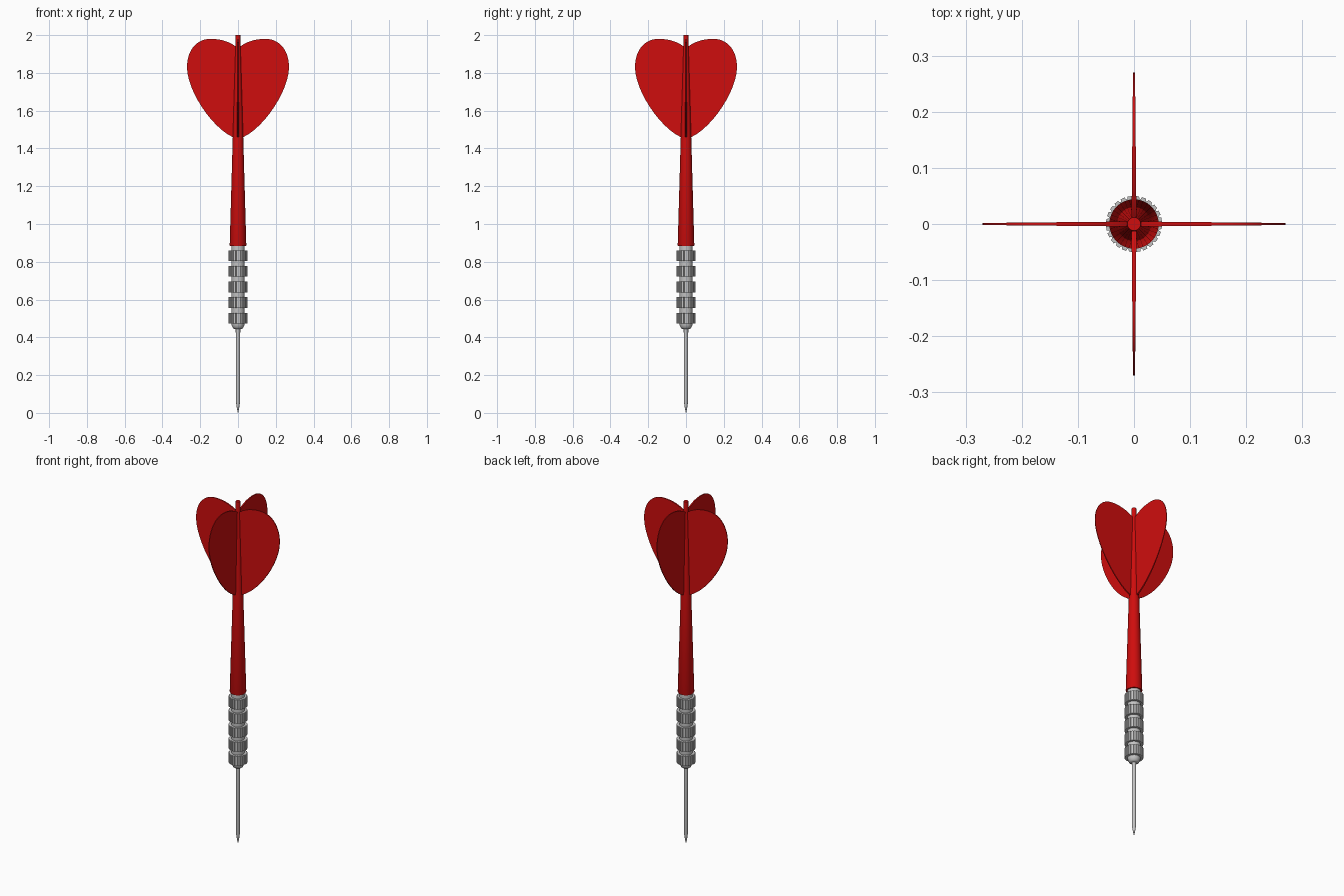
import bpy, bmesh, math
from mathutils import Vector, Matrix
from mathutils.geometry import interpolate_bezier

cube = bpy.data.objects.get("Cube")
if cube:
    bpy.data.objects.remove(cube, do_unlink=True)


def make_material(name, color):
    mat = bpy.data.materials.new(name)
    mat.use_nodes = True
    mat.diffuse_color = color
    mat.node_tree.nodes["Principled BSDF"].inputs["Base Color"].default_value = color
    return mat


red = make_material("red plastic", (0.62, 0.004, 0.004, 1))
steel = make_material("steel", (0.55, 0.55, 0.55, 1))


def finish(name, bm, mat, smooth=True):
    bmesh.ops.recalc_face_normals(bm, faces=bm.faces)
    mesh = bpy.data.meshes.new(name)
    bm.to_mesh(mesh)
    bm.free()
    mesh.materials.append(mat)
    obj = bpy.data.objects.new(name, mesh)
    bpy.context.collection.objects.link(obj)
    if smooth:
        bpy.ops.object.select_all(action="DESELECT")
        obj.select_set(True)
        bpy.context.view_layer.objects.active = obj
        bpy.ops.object.shade_smooth_by_angle(angle=math.radians(35))
    return obj


def lathe(name, profile, mat, sides=32):
    """Turn a (radius, height) profile into a closed solid around z."""
    bm = bmesh.new()
    rings = []
    for r, z in profile:
        rings.append([bm.verts.new((r * math.cos(a), r * math.sin(a), z))
                      for a in (math.tau * i / sides for i in range(sides))])
    for low, high in zip(rings, rings[1:]):
        for i in range(sides):
            j = (i + 1) % sides
            bm.faces.new((low[i], low[j], high[j], high[i]))
    bm.faces.new(rings[0])
    bm.faces.new(rings[-1])
    return finish(name, bm, mat)


def knurled_ring(name, bottom, height, outer, inner, teeth=24):
    """Toothed grip ring with narrow vertical grooves."""
    bm = bmesh.new()
    points = []
    for t in range(teeth):
        for offset, r in ((0.0, inner), (0.2, inner), (0.3, outer), (0.9, outer)):
            a = math.tau * (t + offset) / teeth
            points.append(bm.verts.new((r * math.cos(a), r * math.sin(a), bottom)))
    base = bm.faces.new(points)
    top = bmesh.ops.extrude_face_region(bm, geom=[base])["geom"]
    bmesh.ops.translate(bm, vec=(0, 0, height),
                        verts=[v for v in top if isinstance(v, bmesh.types.BMVert)])
    if not base.is_valid or len(bm.faces) < teeth * 4 + 2:
        bm.faces.new(points)
    return finish(name, bm, steel, smooth=False)


# Needle point
lathe("needle", [(0.001, 0), (0.006, 0.025), (0.011, 0.06), (0.012, 0.46)], steel, 16)

# Barrel core with a rounded nose
lathe("barrel_core", [(0.018, 0.443), (0.027, 0.449), (0.033, 0.463), (0.035, 0.48),
                      (0.035, 0.89)], steel)

# Grip rings
for n in range(5):
    knurled_ring(f"grip_ring_{n + 1}", 0.474 + 0.0823 * n, 0.056, 0.05, 0.046)

# Tapered shaft
lathe("shaft", [(0.042, 0.883), (0.044, 0.888), (0.028, 1.45), (0.012, 2.0)], red)

# Heart-shaped flights, thinner toward the outer edge
knots = [((0, 1.45), (0.12, 1.48), (0.27, 1.70), (0.27, 1.83)),
         ((0.27, 1.83), (0.27, 1.92), (0.22, 1.98), (0.145, 1.98)),
         ((0.145, 1.98), (0.09, 1.98), (0.04, 1.965), (0, 1.93))]
outline = []
for seg in knots:
    pts = [Vector((x, 0, z)) for x, z in seg]
    outline += interpolate_bezier(*pts, 14)[:-1]
outline.append(Vector((0, 0, 1.93)))

for k, side in enumerate(("left", "back", "right", "front")):
    bm = bmesh.new()
    sheets = []
    for s in (-1, 1):
        sheets.append([bm.verts.new((p.x, s * (0.0045 - 0.01 * p.x), p.z)) for p in outline])
        bm.faces.new(sheets[-1])
    count = len(outline)
    for i in range(count):
        j = (i + 1) % count
        bm.faces.new((sheets[0][i], sheets[0][j], sheets[1][j], sheets[1][i]))
    bm.transform(Matrix.Rotation(k * math.pi / 2, 4, "Z"))
    finish(f"flight_{side}", bm, red)
